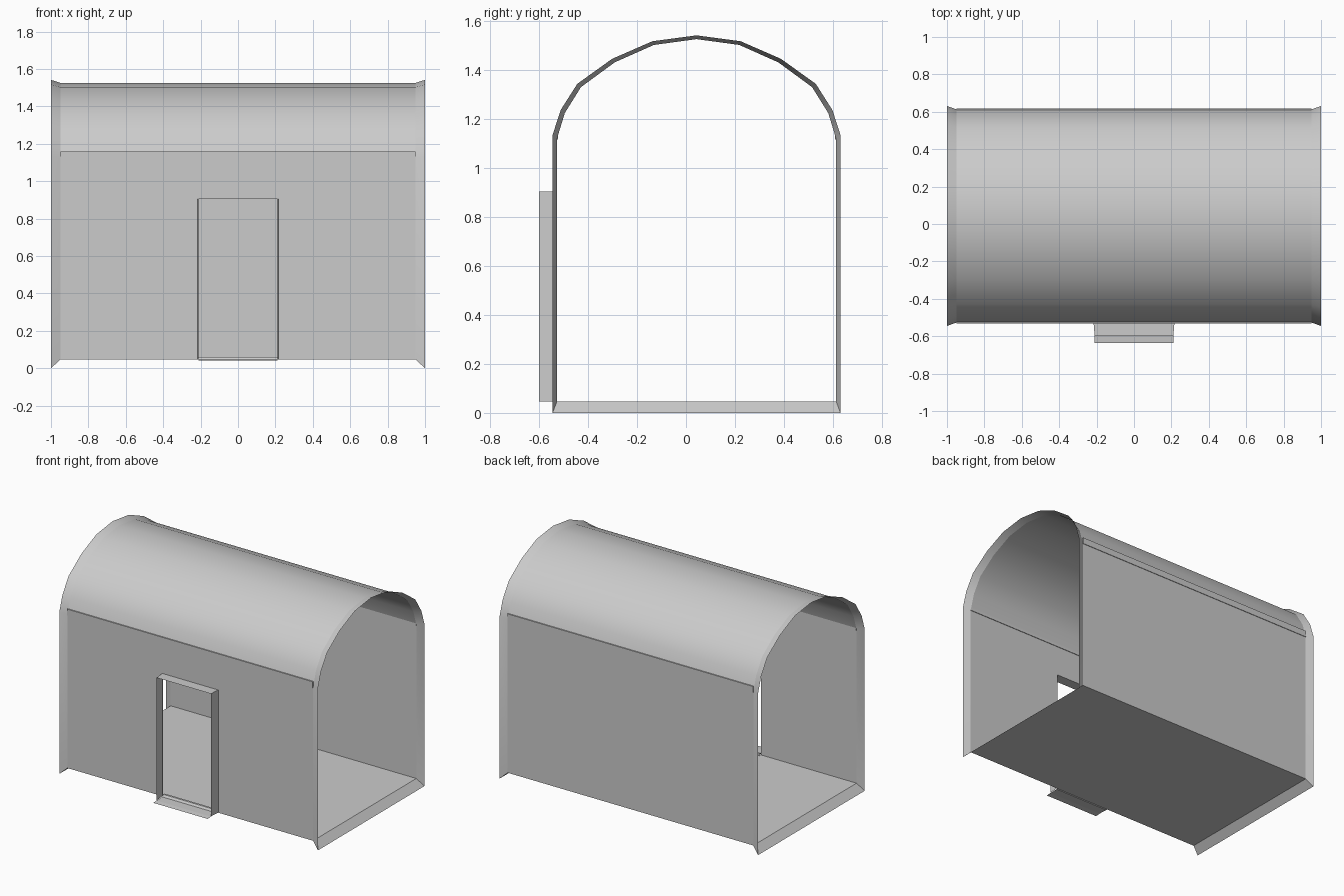
import bpy, bmesh, math

if "Cube" in bpy.data.objects:
    bpy.data.objects.remove(bpy.data.objects["Cube"])

GREY = (0.6, 0.6, 0.6, 1)
mat = bpy.data.materials.new("plain grey")
mat.use_nodes = True
mat.diffuse_color = GREY
mat.node_tree.nodes["Principled BSDF"].inputs["Base Color"].default_value = GREY

MID = 0.043              # centre line of the hall in y
HALF, END = 0.95, 1.0    # body and flared end in x
FLOOR, EAVE = 0.047, 1.12
WALL = 0.57              # half width of the body
DOOR_X, DOOR_Z = 0.21, 0.905


def make(name, quads, smooth=False):
    """Mesh object from a list of corner lists, welded together."""
    bm = bmesh.new()
    for q in quads:
        bm.faces.new([bm.verts.new(p) for p in q])
    bmesh.ops.remove_doubles(bm, verts=bm.verts, dist=0.0005)
    mesh = bpy.data.meshes.new(name)
    bm.to_mesh(mesh)
    bm.free()
    mesh.materials.append(mat)
    ob = bpy.data.objects.new(name, mesh)
    bpy.context.collection.objects.link(ob)
    if smooth:
        bpy.ops.object.select_all(action="DESELECT")
        ob.select_set(True)
        bpy.context.view_layer.objects.active = ob
        bpy.ops.object.shade_smooth_by_angle(angle=math.radians(30))
    return ob


def strip(a, b):
    """Quads between two equally long point rows."""
    return [(a[i], a[i + 1], b[i + 1], b[i]) for i in range(len(a) - 1)]


# Half profiles as (distance from centre line, height), eave to ridge
outer = [(0.588, 1.135), (0.555, 1.237), (0.487, 1.344),
         (0.345, 1.446), (0.18, 1.518), (0, 1.542)]
inner = [(d * WALL / 0.588, z * 0.99) for d, z in outer]
inner[0] = (WALL, EAVE)


def arch(half, x):
    front = [(x, MID - d, z) for d, z in half]
    back = [(x, MID + d, z) for d, z in reversed(half[:-1])]
    return front + back


# Vaulted roof
make("roof", strip(arch(inner, HALF), arch(inner, -HALF)), True)

# Front wall around the doorway
fy, by = MID - WALL, MID + WALL
xs, zs = [-HALF, -DOOR_X, DOOR_X, HALF], [FLOOR, DOOR_Z, EAVE]
quads = []
for i in range(3):
    for j in range(2):
        if (i, j) != (1, 0):
            quads.append([(xs[i], fy, zs[j]), (xs[i + 1], fy, zs[j]),
                          (xs[i + 1], fy, zs[j + 1]), (xs[i], fy, zs[j + 1])])
make("front_wall", quads)

# Back wall and floor
make("back_wall", [[(HALF, by, FLOOR), (-HALF, by, FLOOR),
                    (-HALF, by, EAVE), (HALF, by, EAVE)]])
make("floor", [[(-HALF, fy, FLOOR), (HALF, fy, FLOOR),
                (HALF, by, FLOOR), (-HALF, by, FLOOR)]])

# Flared rims at both open ends
for side, s in (("left", 1), ("right", -1)):
    a = arch([(WALL, FLOOR)] + inner, s * HALF)
    b = arch([(0.588, 0)] + outer, s * END)
    rim = strip(a, b) if s < 0 else strip(b, a)
    make(side + "_end_rim", rim, True)
    lip = strip([a[-1], a[0]], [b[-1], b[0]])
    make(side + "_floor_lip", lip)

# Thin rails along the eaves
for name, s in (("front_eave_rail", -1), ("back_eave_rail", 1)):
    bpy.ops.mesh.primitive_cube_add(size=1, location=(0, MID + s * WALL, 1.138))
    rail = bpy.context.object
    rail.name = name
    rail.scale = (2 * HALF, 0.008, 0.044)
    rail.data.materials.append(mat)

# Door surround: two jambs and a lintel, slightly wider at the wall
frame = [(-DOOR_X, FLOOR), (-DOOR_X, DOOR_Z), (DOOR_X, DOOR_Z), (DOOR_X, FLOOR)]
make("door_surround", strip([(x, -0.6, z) for x, z in frame],
                            [(x * 1.03, fy, z) for x, z in frame]))

# Door step with a small raised threshold
step = [(-0.635, 0.043), (-0.6, 0.046), (-0.535, 0.046), (-0.525, 0.06), (-0.51, 0.06), (-0.51, FLOOR)]
make("door_step", strip([(-DOOR_X, y, z) for y, z in step],
                        [(DOOR_X, y, z) for y, z in step]))
